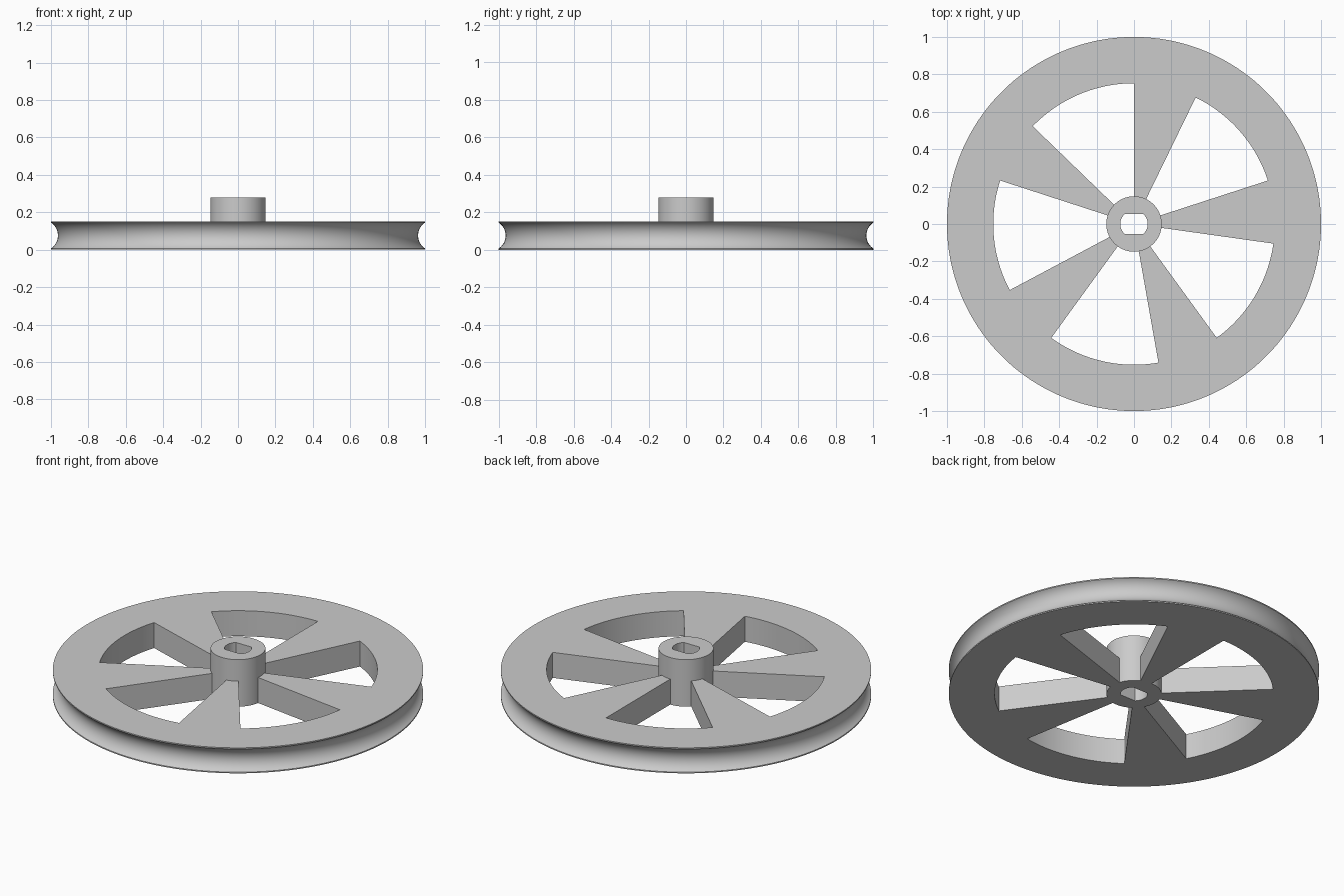
import bpy, bmesh, math
from mathutils import Vector

if "Cube" in bpy.data.objects:
    bpy.data.objects.remove(bpy.data.objects["Cube"])

STEP = 2                      # degrees per segment
R_HUB, R_WEB, R_RIM = 0.148, 0.7525, 1.0
H_WHEEL, H_HUB = 0.152, 0.28
R_BORE, FLAT = 0.073, 0.0525  # round bore with two flats

grey = bpy.data.materials.new("plain grey")
grey.diffuse_color = (0.6, 0.6, 0.6, 1)
grey.use_nodes = True
grey.node_tree.nodes["Principled BSDF"].inputs["Base Color"].default_value = grey.diffuse_color

bm = bmesh.new()


def point(r, z, deg):
    a = math.radians(deg)
    return Vector((r * math.cos(a), r * math.sin(a), z))


def face(*pts):
    bm.faces.new([bm.verts.new(p) for p in pts])


def strip(profile, deg):
    """One angular slice of a revolved open profile of (r, z) points."""
    for (r0, z0), (r1, z1) in zip(profile, profile[1:]):
        face(point(r0, z0, deg), point(r1, z1, deg),
             point(r1, z1, deg + STEP), point(r0, z0, deg + STEP))


def bore(deg):
    return min(R_BORE, FLAT / max(abs(math.sin(math.radians(deg))), 1e-6))


def is_window(deg):
    return (deg - 18) % 72 < 46


# Rim with a round groove
lip, depth = 0.007, 0.037
half = H_WHEEL / 2 - lip
r_groove = (half ** 2 + depth ** 2) / (2 * depth)
spread = math.asin(half / r_groove)
groove = []
for i in range(17):
    a = spread * (i / 8 - 1)
    groove.append((R_RIM - depth + r_groove * (1 - math.cos(a)),
                   H_WHEEL / 2 + r_groove * math.sin(a)))
rim = [(R_WEB, 0), (R_RIM, 0)] + groove + [(R_RIM, H_WHEEL), (R_WEB, H_WHEEL)]

for deg in range(0, 360, STEP):
    nxt = deg + STEP
    strip(rim, deg)
    # Hub wall above the web
    strip([(R_HUB, H_WHEEL), (R_HUB, H_HUB)], deg)
    # Hub end rings and shaft bore
    for z in (0, H_HUB):
        face(point(bore(deg), z, deg), point(R_HUB, z, deg),
             point(R_HUB, z, nxt), point(bore(nxt), z, nxt))
    face(point(bore(deg), 0, deg), point(bore(deg), H_HUB, deg),
         point(bore(nxt), H_HUB, nxt), point(bore(nxt), 0, nxt))
    # Windows show the rim and hub walls, spokes close top and bottom
    if is_window(deg):
        for r in (R_HUB, R_WEB):
            strip([(r, 0), (r, H_WHEEL)], deg)
    else:
        for z in (0, H_WHEEL):
            strip([(R_HUB, z), (R_WEB, z)], deg)
    # Spoke sides
    if is_window(deg) != is_window(deg - STEP):
        face(point(R_HUB, 0, deg), point(R_WEB, 0, deg),
             point(R_WEB, H_WHEEL, deg), point(R_HUB, H_WHEEL, deg))

bmesh.ops.remove_doubles(bm, verts=bm.verts, dist=1e-5)
bmesh.ops.recalc_face_normals(bm, faces=bm.faces)

mesh = bpy.data.meshes.new("pulley_wheel")
bm.to_mesh(mesh)
bm.free()
mesh.materials.append(grey)
wheel = bpy.data.objects.new("pulley_wheel", mesh)
bpy.context.collection.objects.link(wheel)
bpy.context.view_layer.objects.active = wheel
wheel.select_set(True)
bpy.ops.object.shade_smooth_by_angle(angle=math.radians(30))
